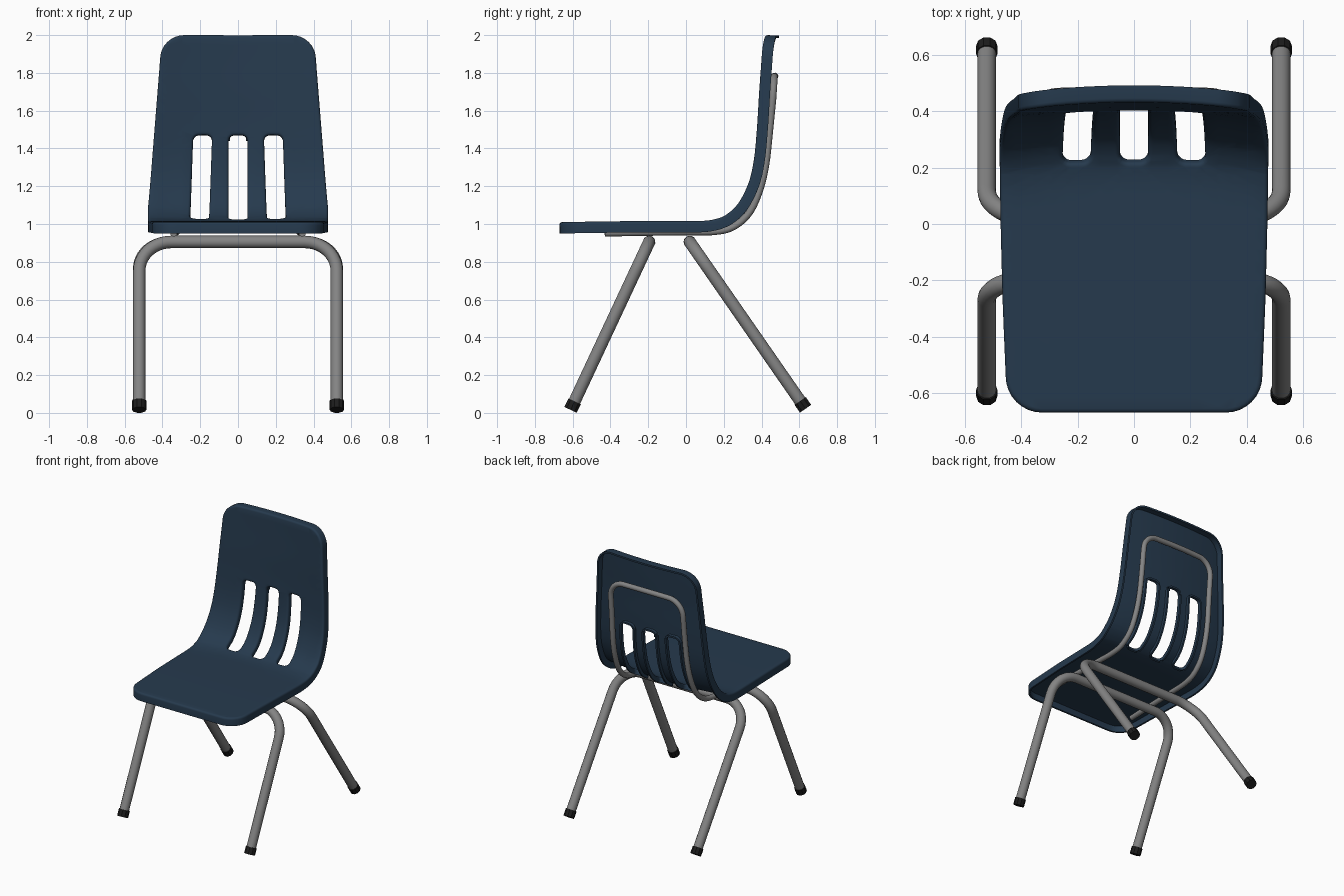
import bpy, bmesh, math
from mathutils import Vector

if "Cube" in bpy.data.objects:
    bpy.data.objects.remove(bpy.data.objects["Cube"])


def material(name, rgb):
    m = bpy.data.materials.new(name)
    m.diffuse_color = (*rgb, 1)
    m.use_nodes = True
    m.node_tree.nodes["Principled BSDF"].inputs["Base Color"].default_value = m.diffuse_color
    return m


NAVY = material("navy plastic", (0.019, 0.042, 0.075))
GREY = material("grey metal", (0.23, 0.23, 0.23))
BLACK = material("black rubber", (0.012, 0.012, 0.012))


def finish(obj, mat, angle=40):
    obj.data.materials.clear()
    obj.data.materials.append(mat)
    bpy.ops.object.select_all(action='DESELECT')
    obj.select_set(True)
    bpy.context.view_layer.objects.active = obj
    bpy.ops.object.convert(target='MESH')
    bpy.ops.object.shade_smooth_by_angle(angle=math.radians(angle))


def spline(points, n=10):
    """Catmull-Rom curve through the points."""
    p = [Vector(q) for q in points]
    p = [2 * p[0] - p[1]] + p + [2 * p[-1] - p[-2]]
    out = []
    for i in range(1, len(p) - 2):
        a, b, c, d = p[i - 1:i + 3]
        for k in range(n):
            t = k / n
            out.append(0.5 * (2 * b + (c - a) * t + (2 * a - 5 * b + 4 * c - d) * t * t
                              + (3 * b - a - 3 * c + d) * t ** 3))
    return out + [p[-2]]


def smooth(t):
    t = min(max(t, 0), 1)
    return t * t * (3 - 2 * t)


# Seat and back: centre profile (y, z) measured by arc length
prof = spline([(-0.656, 1.01), (-0.3, 1.015), (0.05, 1.015), (0.15, 1.016), (0.22, 1.03),
               (0.30, 1.085), (0.36, 1.2), (0.39, 1.33), (0.405, 1.5), (0.415, 1.7),
               (0.425, 1.86), (0.432, 1.986)], 12)
arc = [0.0]
for a, b in zip(prof, prof[1:]):
    arc.append(arc[-1] + (b - a).length)
L = arc[-1]


def s_at(axis, value):
    return next(s for s, p in zip(arc, prof) if p[axis] >= value)


def profile(s):
    i = next((i for i in range(len(arc) - 2) if arc[i + 1] > s), len(arc) - 2)
    t = (s - arc[i]) / (arc[i + 1] - arc[i])
    d0 = (prof[min(i + 1, len(prof) - 1)] - prof[max(i - 1, 0)]).normalized()
    d1 = (prof[min(i + 2, len(prof) - 1)] - prof[i]).normalized()
    d = d0.lerp(d1, min(max(t, 0), 1)).normalized()
    return prof[i].lerp(prof[i + 1], t), Vector((-d.y, d.x))


widths = [(0, 0.437), (s_at(0, -0.3), 0.453), (s_at(0, 0), 0.460), (s_at(1, 1.06), 0.464),
          (s_at(1, 1.4), 0.435), (s_at(1, 1.8), 0.403), (L, 0.390)]


def half_width(s):
    for (s0, w0), (s1, w1) in zip(widths, widths[1:]):
        if s <= s1:
            break
    return w0 + (w1 - w0) * (s - s0) / (s1 - s0)


def corner(cx, cy, r, start, n=8):
    return [(cx + r * math.cos(math.radians(start + 90 * k / n)),
             cy + r * math.sin(math.radians(start + 90 * k / n))) for k in range(n + 1)]


# Flat outline with three slots
R = 0.115
right = corner(half_width(R) - R, R, R, -90)
right += [(half_width(s), s) for s in [R + (L - 2 * R) * k / 30 for k in range(1, 30)]]
right += corner(half_width(L - R) - R, L - R, R, 0)
loops = [right + [(-x, s) for x, s in reversed(right)]]
S0, S1, LIP = s_at(0, 0.20), s_at(1, 1.48), 0.014
for cx in (-0.205, 0, 0.205):
    hw, r = 0.05 + LIP, 0.045
    pts = (corner(hw - r, S0 + r, r, -90) + corner(hw - r, S1 - r, r, 0)
           + corner(r - hw, S1 - r, r, 90) + corner(r - hw, S0 + r, r, 180))
    lean = -0.09 * cx          # outer slots lean inward towards the top
    loops.append([(cx + x + lean * (s - S0) / (S1 - S0), s) for x, s in pts])

bm = bmesh.new()
for pts in loops:
    vs = [bm.verts.new((x, s, 0)) for x, s in pts]
    for a, b in zip(vs, vs[1:] + vs[:1]):
        bm.edges.new((a, b))
bmesh.ops.triangle_fill(bm, use_beauty=True, edges=bm.edges[:], normal=(0, 0, 1))
for k in range(1, 50):
    bmesh.ops.bisect_plane(bm, geom=bm.verts[:] + bm.edges[:] + bm.faces[:], dist=1e-5,
                           plane_co=(0, L * k / 50, 0), plane_no=(0, 1, 0))
for k in range(-7, 8):
    bmesh.ops.bisect_plane(bm, geom=bm.verts[:] + bm.edges[:] + bm.faces[:], dist=1e-5,
                           plane_co=(k * 0.06, 0, 0), plane_no=(1, 0, 0))

# Outward direction of every border vertex, then a rolled rim on all borders
out, edges = {}, [e for e in bm.edges if e.is_boundary]
for e in edges:
    a, b = e.verts
    d = (b.co - a.co).normalized()
    n = Vector((d.y, -d.x, 0))
    if n.dot(e.link_faces[0].calc_center_median() - a.co) > 0:
        n = -n
    for v in e.verts:
        out[v] = out.get(v, Vector()) + n
depth = {}
for v in out:
    out[v].normalize()
    slot = abs(v.co.x) < 0.3 and S0 - 0.01 < v.co.y < S1 + 0.01
    depth[v] = 0.035 if slot else 0.06
base = {v: v.co.copy() for v in out}
for step in range(1, 5):
    a = math.radians(30 * min(step, 3))
    ret = bmesh.ops.extrude_edge_only(bm, edges=edges)["geom"]
    new = [g for g in ret if isinstance(g, bmesh.types.BMVert)]
    edges = [g for g in ret if isinstance(g, bmesh.types.BMEdge) and g.is_boundary]
    fresh = set(new)
    for v in new:
        old = next(o for e in v.link_edges for o in [e.other_vert(v)]
                   if o not in fresh and o in out)
        out[v], base[v], depth[v] = out[old], base[old], depth[old]
        down = LIP * (1 - math.cos(a)) if step < 4 else depth[v]
        v.co = base[v] + out[v] * LIP * math.sin(a) - Vector((0, 0, down))
bmesh.ops.recalc_face_normals(bm, faces=bm.faces[:])
if sum(f.normal.z * f.calc_area() for f in bm.faces) < 0:
    bmesh.ops.reverse_faces(bm, faces=bm.faces[:])

# Bend the flat sheet along the profile, with a cupped back
c0, c1 = s_at(0, 0.05), s_at(0, 0.32)
for v in bm.verts:
    x, s, h = v.co
    p, n = profile(s)
    h += 0.033 * (x / 0.45) ** 2 * smooth((s - c0) / (c1 - c0))
    q = p + n * h
    v.co = (x, q.x, q.y)
me = bpy.data.meshes.new("seat_shell")
bm.to_mesh(me)
bm.free()
shell = bpy.data.objects.new("seat_shell", me)
bpy.context.collection.objects.link(shell)
mod = shell.modifiers.new("thickness", 'SOLIDIFY')
mod.thickness, mod.offset = 0.013, -1
finish(shell, NAVY)


# Tubes: half a path on +x, mirrored to -x
def tube(name, half, radius):
    pts = half + [Vector((-p.x, p.y, p.z)) for p in reversed(half)]
    cu = bpy.data.curves.new(name, 'CURVE')
    cu.dimensions = '3D'
    cu.bevel_depth, cu.bevel_resolution, cu.use_fill_caps = radius, 5, True
    sp = cu.splines.new('POLY')
    sp.points.add(len(pts) - 1)
    for q, p in zip(sp.points, pts):
        q.co = (*p, 1)
    ob = bpy.data.objects.new(name, cu)
    bpy.context.collection.objects.link(ob)
    finish(ob, GREY)


def bend(c, a, b, r, n=10):
    """Quarter bend at corner c from direction a to direction b."""
    return [c + a * r * (1 - math.sin(t)) + b * r * (1 - math.cos(t))
            for t in [math.pi / 2 * k / n for k in range(n + 1)]]


INWARD = Vector((-1, 0, 0))
# Leg frames and feet
for name, top_y, foot_y, foot_z in (("front", -0.195, -0.611, 0.016), ("rear", 0.02, 0.633, 0.022)):
    top, foot = Vector((0.523, top_y, 0.905)), Vector((0.523, foot_y, foot_z))
    d = (foot - top).normalized()
    tube(name + "_legs", [foot - d * 0.02] + bend(top, d, INWARD, 0.17), 0.033)
    for side, sx in (("right", 1), ("left", -1)):
        c = foot - d * 0.025
        bpy.ops.mesh.primitive_cylinder_add(vertices=10, radius=0.038, depth=0.05,
                                            location=(sx * c.x, c.y, c.z),
                                            rotation=(-d).to_track_quat('Z', 'X').to_euler())
        ob = bpy.context.object
        ob.name = f"{name}_{side}_foot"
        finish(ob, BLACK, 30)

# Support loop under the seat and behind the back
half = spline([(0.34, -0.43, 0.952), (0.335, -0.2, 0.956), (0.33, 0.0, 0.958), (0.325, 0.15, 0.96),
               (0.32, 0.25, 0.985), (0.315, 0.335, 1.06), (0.31, 0.39, 1.18), (0.305, 0.423, 1.32),
               (0.30, 0.443, 1.5), (0.298, 0.459, 1.66)], 6)
half += bend(Vector((0.297, 0.467, 1.78)), Vector((0, -0.067, -1)).normalized(), INWARD, 0.11)
half.append(Vector((0.06, 0.47, 1.782)))
tube("back_support_loop", half, 0.019)
